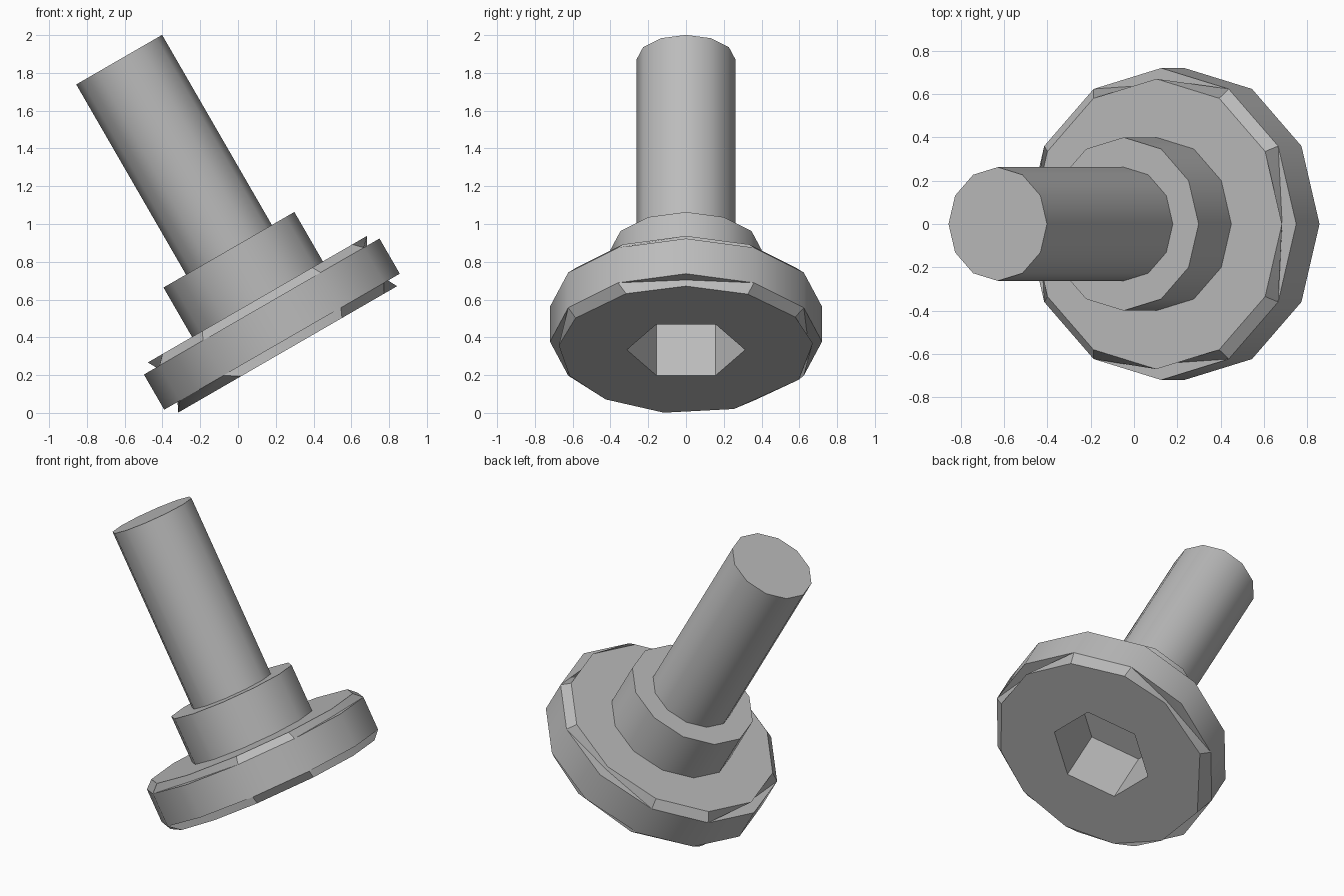
import bpy
import bmesh
from math import radians, sin, cos

if "Cube" in bpy.data.objects:
    bpy.data.objects.remove(bpy.data.objects["Cube"], do_unlink=True)

SIDES = 12
EVEN = [360 * i / SIDES for i in range(SIDES)]
TILT = radians(-30)
ORIGIN = (0.338, 0, 0.195)

steel = bpy.data.materials.new("plain grey steel")
steel.use_nodes = True
GREY = (0.5, 0.5, 0.5, 1)
steel.diffuse_color = GREY
steel.node_tree.nodes["Principled BSDF"].inputs["Base Color"].default_value = GREY


def ring(bm, radius, height, angles=EVEN):
    return [bm.verts.new((radius * cos(radians(a)), radius * sin(radians(a)), height))
            for a in angles]


def notched_ring(bm, rim, radius, height, angles=EVEN):
    """Share the rim's corners, except for a step inwards at each quarter."""
    inner = ring(bm, radius, height, angles)
    for i, vert in enumerate(inner):
        if i % 3:
            bm.verts.remove(vert)
            inner[i] = rim[i]
    return inner


def skin(bm, rings):
    for low, high in zip(rings, rings[1:]):
        n = len(low)
        for i in range(n):
            j = (i + 1) % n
            corners = list(dict.fromkeys((low[i], low[j], high[j], high[i])))
            if len(corners) > 2:
                bm.faces.new(corners)


def finish(bm, name):
    mesh = bpy.data.meshes.new(name)
    bm.to_mesh(mesh)
    bm.free()
    mesh.materials.append(steel)
    obj = bpy.data.objects.new(name, mesh)
    bpy.context.collection.objects.link(obj)
    obj.location = ORIGIN
    obj.rotation_euler = (0, TILT, 0)
    bpy.ops.object.select_all(action="DESELECT")
    obj.select_set(True)
    bpy.context.view_layer.objects.active = obj
    bpy.ops.object.shade_smooth_by_angle(angle=radians(35))


def cylinder(name, radius, bottom, top):
    bm = bmesh.new()
    rings = [ring(bm, radius, bottom), ring(bm, radius, top)]
    skin(bm, rings)
    bm.faces.new(rings[-1])
    finish(bm, name)


# Head: wide disc with broken chamfers, notched at the quarters
bm = bmesh.new()
bottom_angles = [0, 29, 59, 84, 118, 158, 190, 219, 246, 274, 300, 332]
base = ring(bm, 0.675, 0.16, bottom_angles)
lower_rim = ring(bm, 0.72, 0.21)
lower_notch = notched_ring(bm, lower_rim, 0.645, 0.215, bottom_angles)
upper_rim = ring(bm, 0.72, 0.425)
upper_notch = notched_ring(bm, upper_rim, 0.645, 0.425)
top = ring(bm, 0.67, 0.47)
top_inner = ring(bm, 0.39, 0.47)
skin(bm, [base, lower_notch, lower_rim, upper_rim, upper_notch, top, top_inner])

# Hexagonal socket sunk into the underside
hexagon = [30 + 60 * i for i in range(6)]
mouth = ring(bm, 0.313, 0.16, hexagon)
floor = ring(bm, 0.313, 0.54, hexagon)
skin(bm, [floor, mouth])
bm.faces.new(floor)
loops = [bm.edges.get((r[i], r[(i + 1) % len(r)]))
         for r in (base, mouth) for i in range(len(r))]
bmesh.ops.triangle_fill(bm, use_beauty=True, use_dissolve=False, edges=loops)
bmesh.ops.recalc_face_normals(bm, faces=bm.faces)
# The mesh is open under the collar, so check the side faces point outwards
side = next(f for f in bm.faces if all(v in lower_rim + upper_rim for v in f.verts))
if side.normal.dot(side.calc_center_median()) < 0:
    bmesh.ops.reverse_faces(bm, faces=bm.faces)
finish(bm, "head")

# Collar and shaft
cylinder("collar", 0.4, 0.465, 0.772)
cylinder("shaft", 0.2625, 0.76, 1.934)
